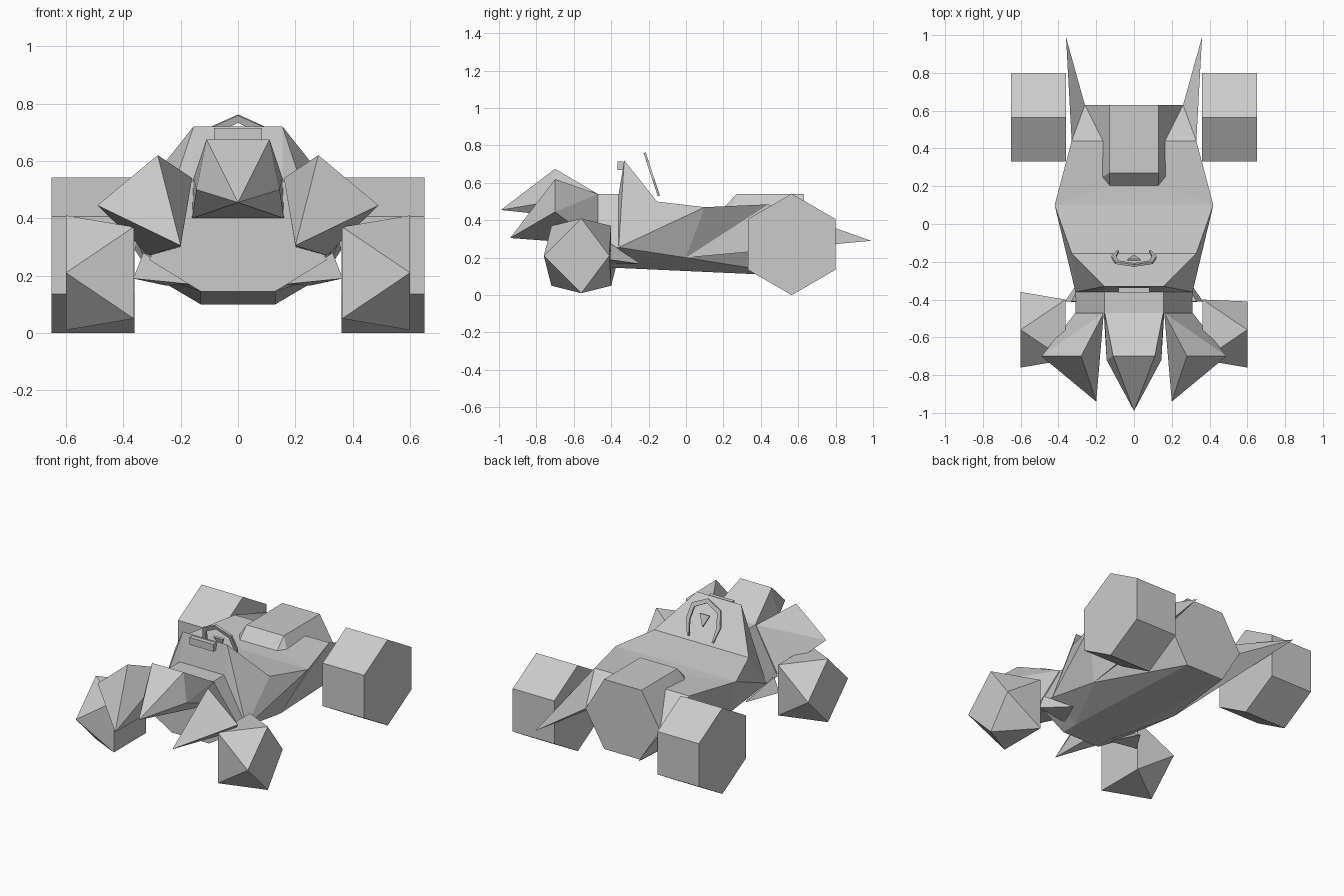
import bpy, bmesh, math
from mathutils import Vector

cube = bpy.data.objects.get("Cube")
if cube:
    bpy.data.objects.remove(cube, do_unlink=True)

grey = bpy.data.materials.new("plain grey")
grey.use_nodes = True
colour = (0.6, 0.6, 0.6, 1)
grey.diffuse_color = colour
grey.node_tree.nodes["Principled BSDF"].inputs["Base Color"].default_value = colour


def finish(name, bm):
    """Turn a bmesh into a flat-shaded grey object."""
    bmesh.ops.recalc_face_normals(bm, faces=bm.faces[:])
    mesh = bpy.data.meshes.new(name)
    bm.to_mesh(mesh)
    bm.free()
    mesh.materials.append(grey)
    obj = bpy.data.objects.new(name, mesh)
    bpy.context.scene.collection.objects.link(obj)
    return obj


def flip(points):
    return [(-x, y, z) for x, y, z in points]


def solid(name, points):
    """Convex solid around a handful of corner points."""
    bm = bmesh.new()
    for p in points:
        bm.verts.new(p)
    bmesh.ops.convex_hull(bm, input=bm.verts[:])
    loose = [v for v in bm.verts if not v.link_faces]
    bmesh.ops.delete(bm, geom=loose, context="VERTS")
    bmesh.ops.dissolve_limit(bm, angle_limit=0.01, verts=bm.verts[:], edges=bm.edges[:])
    return finish(name, bm)


def symmetric_solid(name, half):
    return solid(name, half + flip(half))


def pair(name, points):
    solid("left_" + name, points)
    solid("right_" + name, flip(points))


def ring(x, y, z, radius, sides, turn):
    """Polygon of points around a wheel axle."""
    angles = [turn + math.tau * i / sides for i in range(sides)]
    return [(x, y + radius * math.cos(a), z + radius * math.sin(a)) for a in angles]


# Body shell: half of the corners, named, then both halves of every panel
corners = dict(
    floor_front=(0.13, -0.36, 0.145),
    side_front=(0.31, -0.36, 0.255),
    shoulder=(0.155, -0.36, 0.54),
    cowl_top=(0.155, -0.33, 0.72),
    cowl_base=(0.33, -0.155, 0.50),
    wide=(0.42, 0.10, 0.47),
    deck_rear=(0.33, 0.44, 0.485),
    notch=(0.165, 0.44, 0.485),
    notch_front=(0.13, 0.205, 0.47),
    sill=(0.30, 0.0, 0.20),
    fin_tip=(0.36, 0.99, 0.29),
    engine_side=(0.26, 0.63, 0.32),
    floor_rear=(0.13, 0.63, 0.10),
)
half_panels = [
    "floor_front side_front sill", "floor_front sill floor_rear",
    "sill fin_tip engine_side", "sill engine_side floor_rear",
    "side_front shoulder cowl_top", "side_front cowl_top cowl_base",
    "side_front cowl_base wide", "side_front wide sill",
    "sill wide deck_rear", "sill deck_rear fin_tip",
    "deck_rear fin_tip engine_side", "deck_rear engine_side notch",
    "notch engine_side notch_front", "engine_side floor_rear notch_front",
    "wide deck_rear notch notch_front",
]
centre_panels = [
    "floor_front side_front shoulder", "shoulder cowl_top", "cowl_top cowl_base",
    "cowl_base wide", "wide notch_front", "notch_front floor_rear",
    "floor_rear floor_front",
]
bm = bmesh.new()
left = {k: bm.verts.new(p) for k, p in corners.items()}
right = {k: bm.verts.new((-p[0], p[1], p[2])) for k, p in corners.items()}
for panel in half_panels:
    names = panel.split()
    bm.faces.new([left[n] for n in names])
    bm.faces.new([right[n] for n in reversed(names)])
for panel in centre_panels:
    names = panel.split()
    bm.faces.new([left[n] for n in names] + [right[n] for n in reversed(names)])
finish("body_shell", bm)

# Engine block with a sloped front
symmetric_solid("engine_block", [
    (0.13, 0.63, 0.54), (0.26, 0.63, 0.32), (0.13, 0.63, 0.10),
    (0.13, 0.27, 0.54), (0.13, 0.205, 0.47), (0.25, 0.205, 0.32), (0.13, 0.205, 0.12),
])

# Nose block, centre beak and side fenders
block = [(0.155, 0.54), (0.31, 0.255), (0.13, 0.145)]
symmetric_solid("nose_block", [(x, y, z) for y in (-0.36, -0.475) for x, z in block])
symmetric_solid("nose_beak", [
    (0.155, -0.47, 0.54), (0.16, -0.47, 0.40), (0.11, -0.70, 0.675),
    (0.145, -0.72, 0.50), (0, -0.99, 0.455),
])
pair("front_fender", [
    (0.16, -0.47, 0.54), (0.31, -0.47, 0.27), (0.20, -0.47, 0.30),
    (0.28, -0.70, 0.62), (0.49, -0.70, 0.445), (0.20, -0.94, 0.305),
])
pair("side_spike", [
    (0.165, -0.42, 0.17), (0.365, -0.41, 0.19), (0.33, -0.41, 0.28), (0.25, -0.24, 0.165),
])

# Panel on the front of the cowl
symmetric_solid("cowl_panel", [
    (0.083, y, z) for y in (-0.365, -0.335) for z in (0.67, 0.715)
])

# Steering yoke: an open arch and its hub, leaning forward
def lean(x, z):
    return Vector((x, -0.145 - (z - 0.53) * 0.33, z))


def plate(name, outlines):
    bm = bmesh.new()
    for outline in outlines:
        bm.faces.new([bm.verts.new(lean(x, z)) for x, z in outline])
    bmesh.ops.remove_doubles(bm, verts=bm.verts[:], dist=0.001)
    obj = finish(name, bm)
    mod = obj.modifiers.new("thickness", "SOLIDIFY")
    mod.thickness = 0.012
    mod.offset = 0


outer = [(0, 0.76), (0.10, 0.715), (0.12, 0.62), (0.09, 0.53)]
inner = [(0, 0.735), (0.08, 0.695), (0.095, 0.62), (0.08, 0.53)]
arch = []
for side in (1, -1):
    for i in range(len(outer) - 1):
        quad = [outer[i], outer[i + 1], inner[i + 1], inner[i]]
        arch.append([(side * x, z) for x, z in quad][::side])
plate("steering_yoke", arch)
plate("steering_hub", [[(-0.035, 0.67), (0, 0.60), (0.035, 0.67)]])

# Rear wheels: hexagonal drums
pair("rear_wheel", [p for x in (0.36, 0.65)
                    for p in ring(x, 0.565, 0.271, 0.271, 6, math.pi / 6)])

# Front wheels: square inner face twisted against the outer face
inner_face = ring(0.363, -0.56, 0.21, 0.226, 4, math.pi / 4)
outer_face = ring(0.60, -0.56, 0.21, 0.20, 4, 0)
solid("right_front_wheel", flip(inner_face + outer_face))
outer_face[0] = (0.60, -0.41, 0.21)
solid("left_front_wheel", inner_face + outer_face)
